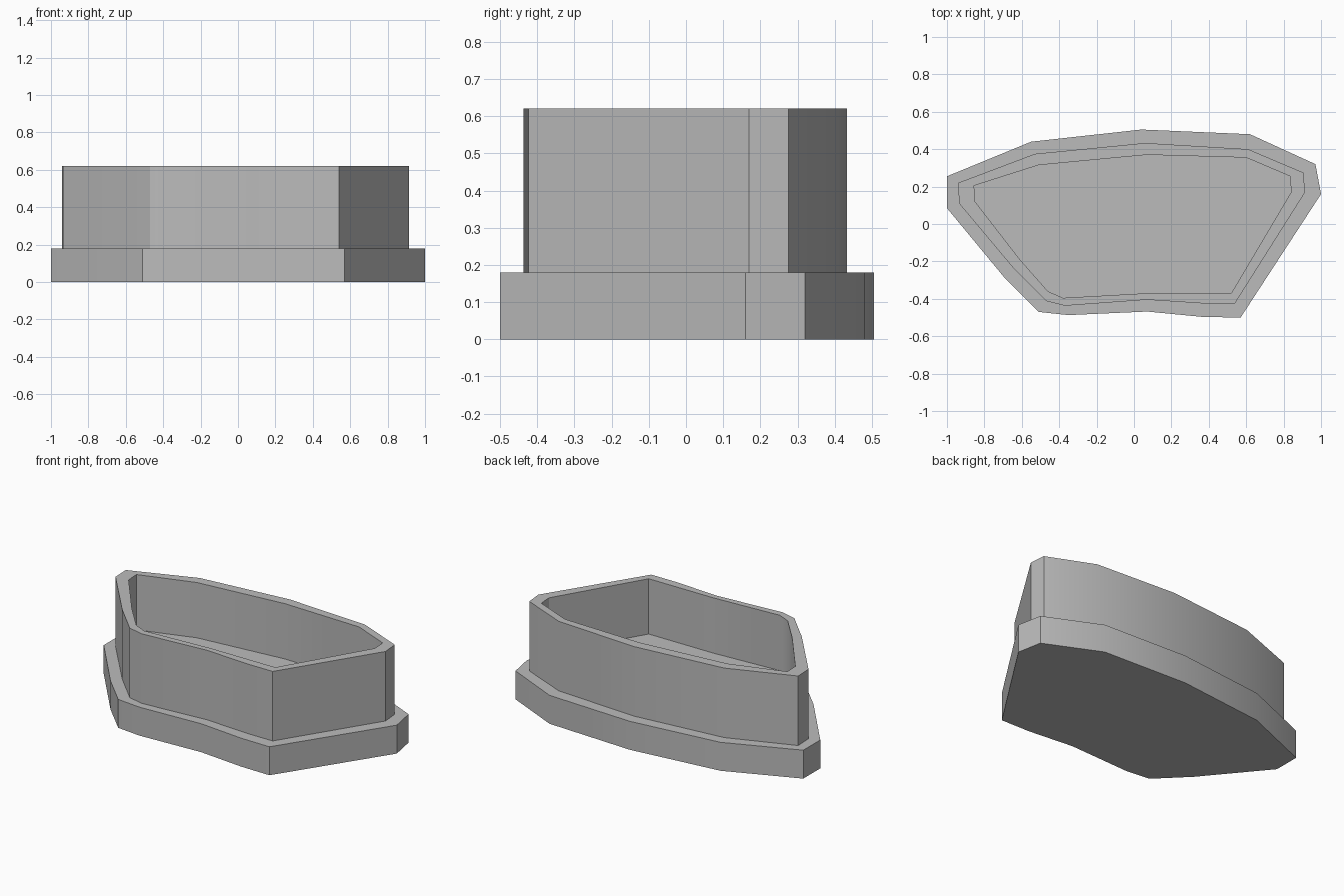
import bpy
import bmesh
import math

cube = bpy.data.objects.get("Cube")
if cube:
    bpy.data.objects.remove(cube, do_unlink=True)

grey = bpy.data.materials.new("plain grey")
grey.use_nodes = True
colour = (0.5, 0.5, 0.5, 1)
grey.diffuse_color = colour
grey.node_tree.nodes["Principled BSDF"].inputs["Base Color"].default_value = colour

# Outlines seen from above, all with the same number of corners
BASE = [(-1, .085), (-.69, -.29), (-.51, -.47), (-.35, -.487), (.07, -.468), (.37, -.497),
        (.57, -.5), (1, .16), (.97, .32), (.62, .48), (.04, .505), (-.55, .44), (-1, .255)]
OUTER = [(-.935, .11), (-.65, -.23), (-.47, -.412), (-.37, -.437), (.07, -.405), (.36, -.424),
         (.54, -.424), (.915, .17), (.905, .275), (.61, .4), (.06, .433), (-.53, .375), (-.94, .22)]
INNER = [(-.85, .12), (-.61, -.19), (-.46, -.36), (-.38, -.395), (.07, -.37), (.35, -.37),
         (.52, -.37), (.84, .17), (.835, .255), (.6, .355), (.07, .37), (-.51, .315), (-.855, .205)]

BASE_TOP, RIM, FLOOR = 0.18, 0.62, 0.27


def build(name, rings):
    """Bridge a stack of (outline, height) rings and close both ends."""
    bm = bmesh.new()
    loops = [[bm.verts.new((x, y, z)) for x, y in outline] for outline, z in rings]
    bm.faces.new(loops[0][::-1])
    for low, high in zip(loops, loops[1:]):
        for i in range(len(low)):
            j = (i + 1) % len(low)
            bm.faces.new((low[i], low[j], high[j], high[i]))
    bm.faces.new(loops[-1])
    bmesh.ops.recalc_face_normals(bm, faces=bm.faces)
    mesh = bpy.data.meshes.new(name)
    bm.to_mesh(mesh)
    bm.free()
    mesh.materials.append(grey)
    obj = bpy.data.objects.new(name, mesh)
    bpy.context.collection.objects.link(obj)
    bpy.ops.object.select_all(action="DESELECT")
    obj.select_set(True)
    bpy.context.view_layer.objects.active = obj
    bpy.ops.object.shade_smooth_by_angle(angle=math.radians(30))
    return obj


# Flanged foot, raised wall and sunken floor as one continuous shell
build("flanged_tray", [(BASE, 0), (BASE, BASE_TOP), (OUTER, BASE_TOP),
                       (OUTER, RIM), (INNER, RIM), (INNER, FLOOR)])
